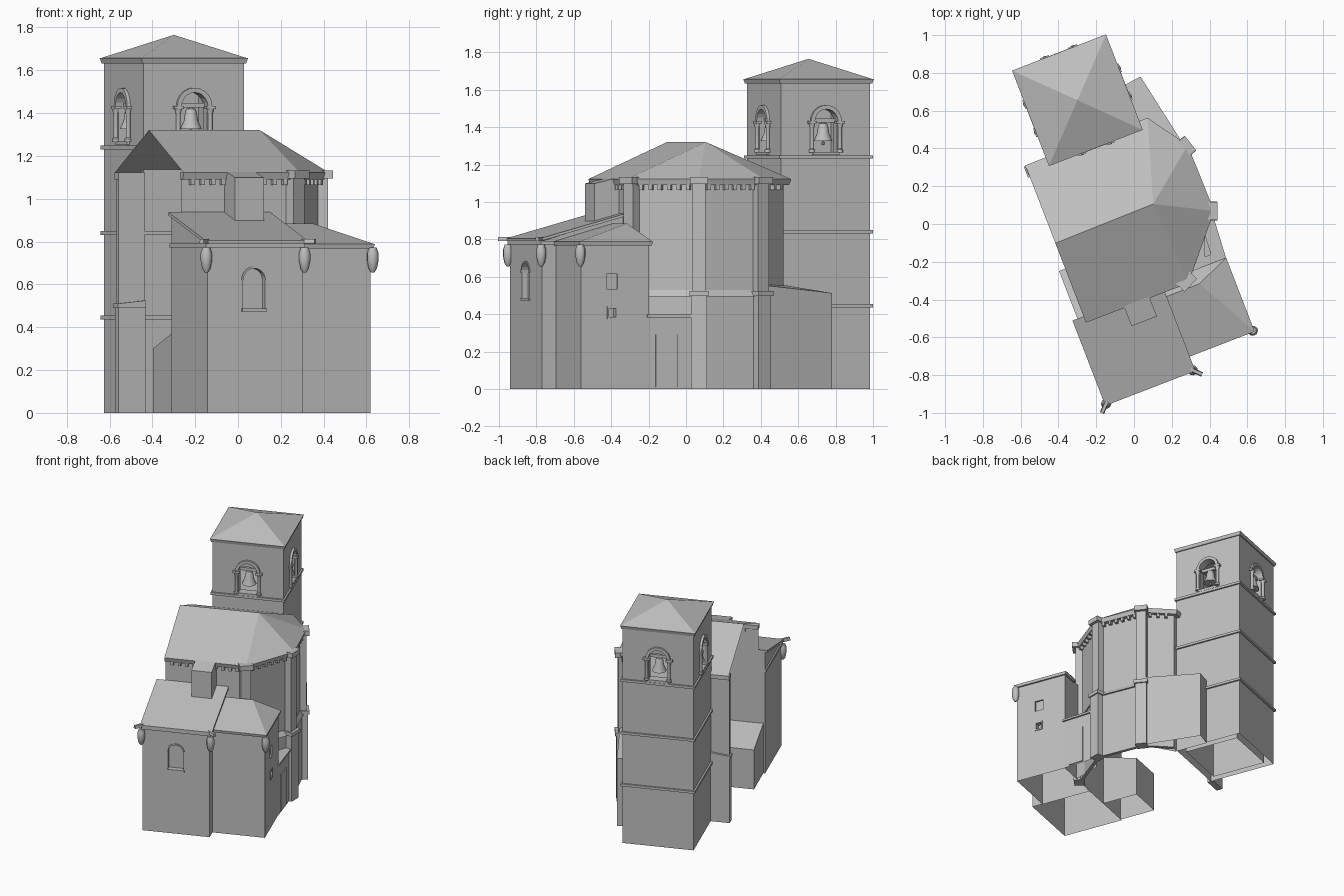
import bpy, bmesh
from math import sin, cos, pi, radians
from mathutils import Matrix, Vector

if "Cube" in bpy.data.objects:
    bpy.data.objects.remove(bpy.data.objects["Cube"], do_unlink=True)

stone = bpy.data.materials.new("grey stone")
stone.use_nodes = True
GREY = (0.52, 0.52, 0.52, 1)
stone.diffuse_color = GREY
stone.node_tree.nodes["Principled BSDF"].inputs["Base Color"].default_value = GREY

# The whole church is turned on the plot
TURN = Matrix.Rotation(radians(21.1), 4, 'Z')
I = Matrix.Identity(4)


def frame(a, b, deg):
    """Wall frame: local x runs along the wall, local -y points outward."""
    return Matrix.Translation((a, b, 0)) @ Matrix.Rotation(radians(deg), 4, 'Z')


def make(name, verts, faces, m=I, recalc=True):
    mesh = bpy.data.meshes.new(name)
    mesh.from_pydata([TURN @ m @ Vector(v) for v in verts], [], faces)
    if recalc:
        bm = bmesh.new()
        bm.from_mesh(mesh)
        bmesh.ops.recalc_face_normals(bm, faces=bm.faces)
        bm.to_mesh(mesh)
        bm.free()
    mesh.materials.append(stone)
    ob = bpy.data.objects.new(name, mesh)
    bpy.context.collection.objects.link(ob)
    return ob


def loft(name, low, high, m=I):
    n = len(low)
    sides = [(i, (i + 1) % n, n + (i + 1) % n, n + i) for i in range(n)]
    caps = [tuple(range(n))[::-1], tuple(range(n, 2 * n))]
    return make(name, low + high, sides + caps, m)


def prism(name, pts, z0, z1, m=I):
    tops = z1 if isinstance(z1, list) else [z1] * len(pts)
    return loft(name, [(x, y, z0) for x, y in pts], [(x, y, z) for (x, y), z in zip(pts, tops)], m)


def box(name, x0, x1, y0, y1, z0, z1, m=I):
    return prism(name, [(x0, y0), (x1, y0), (x1, y1), (x0, y1)], z0, z1, m)


def extrude(name, pts, d0, d1, m=I):
    return loft(name, [(x, d0, z) for x, z in pts], [(x, d1, z) for x, z in pts], m)


def offset(path, d, closed):
    """Mitred offset to the right-hand side of the path."""
    out, n = [], len(path)
    for i, p in enumerate(path):
        p = Vector(p)
        dirs = []
        if i > 0 or closed:
            dirs.append((p - Vector(path[i - 1])).normalized())
        if i < n - 1 or closed:
            dirs.append((Vector(path[(i + 1) % n]) - p).normalized())
        norms = [Vector((t.y, -t.x)) for t in dirs]
        k = sum(norms, Vector((0, 0))).normalized()
        q = p + k * (d / k.dot(norms[0]))
        out.append((q.x, q.y))
    return out


def band(name, path, out, z0, z1, closed=False, top_out=None, inner=-0.01):
    """Moulding swept along a wall line."""
    top_out = out if top_out is None else top_out
    rows = [(inner, z0), (out, z0), (top_out, z1), (inner, z1)]
    n, verts, faces = len(path), [], []
    for d, z in rows:
        verts += [(x, y, z) for x, y in offset(path, d, closed)]
    for r in range(4):
        for i in range(n if closed else n - 1):
            j, s = (i + 1) % n, (r + 1) % 4
            faces.append((r * n + i, r * n + j, s * n + j, s * n + i))
    if not closed:
        faces += [(0, n, 2 * n, 3 * n), (n - 1, 2 * n - 1, 3 * n - 1, 4 * n - 1)]
    return make(name, verts, faces)


def lathe(name, prof, m, n=16):
    verts = [(r * cos(2 * pi * i / n), r * sin(2 * pi * i / n), z) for r, z in prof for i in range(n)]
    faces = [(k * n + i, k * n + (i + 1) % n, (k + 1) * n + (i + 1) % n, (k + 1) * n + i)
             for k in range(len(prof) - 1) for i in range(n)]
    faces += [tuple(range(n))[::-1], tuple(range(len(verts) - n, len(verts)))]
    ob = make(name, verts, faces, m)
    bpy.ops.object.select_all(action='DESELECT')
    bpy.context.view_layer.objects.active = ob
    ob.select_set(True)
    bpy.ops.object.shade_smooth_by_angle(angle=radians(40))
    return ob


def arch(r, z0, spring, n=10):
    return [(-r, z0), (r, z0)] + [(r * cos(pi * i / n), spring + r * sin(pi * i / n)) for i in range(n + 1)]


def cut(ob, cutters):
    for c in cutters:
        mod = ob.modifiers.new("cut", 'BOOLEAN')
        mod.operation, mod.solver, mod.object = 'DIFFERENCE', 'EXACT', c
    bpy.context.view_layer.update()
    mesh = bpy.data.meshes.new_from_object(ob.evaluated_get(bpy.context.evaluated_depsgraph_get()))
    ob.modifiers.clear()
    ob.data = mesh
    for c in cutters:
        bpy.data.objects.remove(c, do_unlink=True)
    open_bottom(ob)


def open_bottom(ob):
    bm = bmesh.new()
    bm.from_mesh(ob.data)
    low = [f for f in bm.faces if max(v.co.z for v in f.verts) < 0.001]
    bmesh.ops.delete(bm, geom=low, context='FACES')
    bm.to_mesh(ob.data)
    bm.free()


# Bell tower: hollow shaft with an arched opening on each side
TA0, TA1, TB0, TB1 = -0.295, 0.208, 0.463, 0.975
TA, TB = (TA0 + TA1) / 2, (TB0 + TB1) / 2
tower_line = [(TA0, TB0), (TA1, TB0), (TA1, TB1), (TA0, TB1)]
sides = {"front": frame(TA, TB0, 0), "left": frame(TA1, TB, 90),
         "back": frame(TA, TB1, 180), "right": frame(TA0, TB, 270)}
tower = box("tower_walls", TA0, TA1, TB0, TB1, 0, 1.64)
t = 0.05
holes = [box("hollow", TA0 + t, TA1 - t, TB0 + t, TB1 - t, -0.1, 1.6)]
holes += [extrude("opening", arch(0.066, 1.265, 1.43), -0.05, 0.1, m) for m in sides.values()]
cut(tower, holes)
box("belfry_floor", TA0 + .01, TA1 - .01, TB0 + .01, TB1 - .01, 1.23, 1.245)
for z in (0.445, 0.84, 1.24):
    band("tower_string_course", tower_line, 0.012, z - 0.009, z + 0.009, True)
band("tower_cornice", tower_line, 0.008, 1.632, 1.656, True, 0.015)
make("tower_roof", [(x, y, 1.655) for x, y in offset(tower_line, 0.015, True)] + [(TA, TB, 1.765)],
     [(0, 1, 4), (1, 2, 4), (2, 3, 4), (3, 0, 4)])

# Belfry dressing: hood, columns, imposts and bell
outer = arch(0.088, 0, 1.43)[2:]
inner = arch(0.066, 0, 1.43)[2:]
for side, m in sides.items():
    extrude(side + "_arch_hood", outer + inner[::-1], -0.016, 0.01, m)
    box(side + "_opening_sill", -0.075, 0.075, -0.012, 0.05, 1.25, 1.268, m)
    for s in (-1, 1):
        c = m @ Matrix.Translation((s * 0.08, -0.008, 0))
        lathe(side + "_column", [(.017, 1.265), (.017, 1.28), (.011, 1.285), (.011, 1.395), (.018, 1.42)], c, 10)
        box(side + "_impost", -0.024, 0.024, -0.014, 0.02, 1.418, 1.434, c)
    c = m @ Matrix.Translation((0, 0.035, 0))
    lathe(side + "_bell", [(.05, 1.325), (.047, 1.335), (.033, 1.365), (.027, 1.405), (.02, 1.42), (.006, 1.425)], c)
    lathe(side + "_clapper", [(.008, 1.305), (.01, 1.315), (.004, 1.33), (.004, 1.36)], c, 8)
    box(side + "_headstock", -0.07, 0.07, -0.01, 0.01, 1.425, 1.447, c)

# Nave and apse walls, open at the west end
wall = [(-0.425, -0.36), (0.14, -0.36), (0.385, -0.075), (0.38, 0.275), (0.25, 0.463), (0.19, 0.463)]
n = len(wall)
make("apse_walls", [(x, y, z) for z in (0, 1.11) for x, y in wall],
     [(i, i + 1, n + i + 1, n + i) for i in range(n - 1)], recalc=False)
band("apse_plinth", wall[1:5], 0.014, 0, 0.5)
band("apse_string_course", wall[1:5], 0.026, 0.495, 0.53, False, 0.004)
band("nave_cornice", wall, 0.026, 1.09, 1.122, False, 0.036)
box("nave_north_wall", -0.425, TA0, 0.447, 0.475, 0, 1.11)
box("north_wall_plinth", -0.43, TA0, 0.437, 0.484, 0, 0.49)
extrude("north_wall_ledge", [(-0.435, .49), (TA0, .49), (TA0, .525), (-0.435, .51)], 0.43, 0.492)
box("north_wall_cornice", -0.428, TA0, 0.442, 0.495, 1.09, 1.122)

# Corbels below the cornice
for p, q in zip(wall[:4], wall[1:5]):
    p, q = Vector(p), Vector(q)
    d = q - p
    count = int(d.length / 0.048)
    for i in range(1, count):
        at = p + d * (i / count)
        m = Matrix.Translation((at.x, at.y, 0)) @ Matrix.Rotation(Vector((1, 0)).angle_signed(d) * -1, 4, 'Z')
        extrude("corbel", [(-.01, 1.065), (.01, 1.065), (.01, 1.092), (-.01, 1.092)], -0.024, 0.005, m)

# Nave roof with faceted apse end
eave = [(-0.425, -0.396)] + offset(wall, 0.036, False)[1:5] + [(-0.425, 0.497)]
make("nave_roof", [(x, y, 1.122) for x, y in eave] + [(0.133, 0.062, 1.32), (-0.425, 0.055, 1.32)],
     [(0, 1, 6, 7), (1, 2, 6), (2, 3, 6), (3, 4, 6), (4, 5, 7, 6)], recalc=False)

# Corner buttresses of the apse
for (x, y), deg in zip(wall[1:4], (-65, -20, 17)):
    m = frame(x, y, deg + 90)
    box("apse_buttress", -0.036, 0.036, -0.034, 0.03, 0, 1.1, m)
    box("buttress_base", -0.042, 0.042, -0.045, 0.03, 0, 0.5, m)
    box("buttress_string", -0.05, 0.05, -0.055, 0.03, 0.498, 0.525, m)
    box("buttress_cap", -0.048, 0.048, -0.056, 0.04, 1.095, 1.132, m)

# South nave buttress with sloping top
prism("nave_buttress", [(-0.207, -0.5), (-0.063, -0.5), (-0.063, -0.35), (-0.207, -0.35)],
      0.8, [1.098, 1.098, 1.135, 1.135])

# South porch: lean-to with arched niche window
A0, A1 = -0.472, 0.003
porch = prism("porch_walls", [(A0, -0.826), (A1, -0.826), (A1, -0.362), (A0, -0.362)], 0,
              [0.79, 0.79, 0.925, 0.925])
m = frame(-0.238, -0.826, 0)
cut(porch, [extrude("niche", arch(0.055, 0.485, 0.62), -0.03, 0.035, m)])
box("window_sill", -0.062, 0.062, -0.008, 0.03, 0.473, 0.487, m)
lip = arch(0.064, 0, 0.62)[2:] + arch(0.055, 0, 0.62)[2:][::-1]
extrude("window_hood", lip, -0.006, 0.005, m)
loft("porch_roof", [(-.488, -.843, .79), (.023, -.843, .79), (.023, -.36, .922), (-.488, -.36, .922)],
     [(-.488, -.843, .805), (.023, -.843, .805), (.023, -.36, .937), (-.488, -.36, .937)])
band("porch_cornice", [(A0, -0.36), (A0, -0.826), (A1, -0.826), (A1, -0.74)], 0.01, 0.772, 0.79)

# Side chapel with hipped roof and two small windows
chapel = box("chapel_walls", 0.0, 0.375, -0.745, -0.357, 0, 0.78)
m = frame(0.375, -0.568, 90)
cut(chapel, [box("high_recess", -.032, .032, -.02, .012, .535, .615, m),
             box("low_recess", -.02, .02, -.02, .03, .385, .43, m)])
for x0, x1, z0, z1 in ((-.03, .03, .43, .442), (-.03, .03, .373, .385), (-.03, -.02, .385, .43), (.02, .03, .385, .43)):
    box("window_frame", x0, x1, -0.006, 0.005, z0, z1, m)
band("chapel_cornice", [(0.0, -0.745), (0.375, -0.745), (0.375, -0.357), (0.25, -0.357)], 0.012, 0.768, 0.788, False, 0.016)
make("chapel_roof", [(.0, -.761, .788), (.391, -.761, .788), (.391, -.342, .788), (.0, -.342, .788),
                     (.21, -.42, .885), (.0, -.42, .885)],
     [(0, 1, 4, 5), (1, 2, 4), (2, 3, 5, 4)], recalc=False)

# Carved drops and spouts under the porch corners
for x, y, deg in ((A0, -0.826, -45), (A1, -0.826, 45), (0.375, -0.745, 45)):
    m = frame(x, y, deg)
    lathe("corner_drop", [(.008, .655), (.02, .675), (.027, .71), (.027, .745), (.018, .772)],
          m @ Matrix.Translation((0, -0.012, 0)), 10)
    if x < 0.1:
        extrude("corner_spout", [(-.012, .79), (.012, .79), (.008, .812), (-.008, .812)], -0.066, 0, m)

# Low link with door between chapel and apse
link = [(0.2, -0.357), (0.377, -0.357), (0.395, -0.1), (0.28, -0.15)]
open_bottom(prism("link_walls", link, 0, 0.385))
band("link_cap", link, 0.012, 0.383, 0.398, True, inner=-0.06)
box("link_door", -0.06, 0.06, -0.008, 0.0, 0.01, 0.29, frame(0.383, -0.26, 85.5))

# Annex between apse and tower
open_bottom(prism("annex", [(0.2, 0.45), (0.4, 0.28), (0.313, 0.715), (0.2, 0.703)], 0, [.56, .556, .513, .513]))

# Low lean-to inside the west end
open_bottom(prism("west_lean_to", [(-0.46, -0.362), (-0.2, -0.362), (-0.2, -0.09), (-0.46, -0.09)],
                  0, [.38, .38, .3, .3]))
